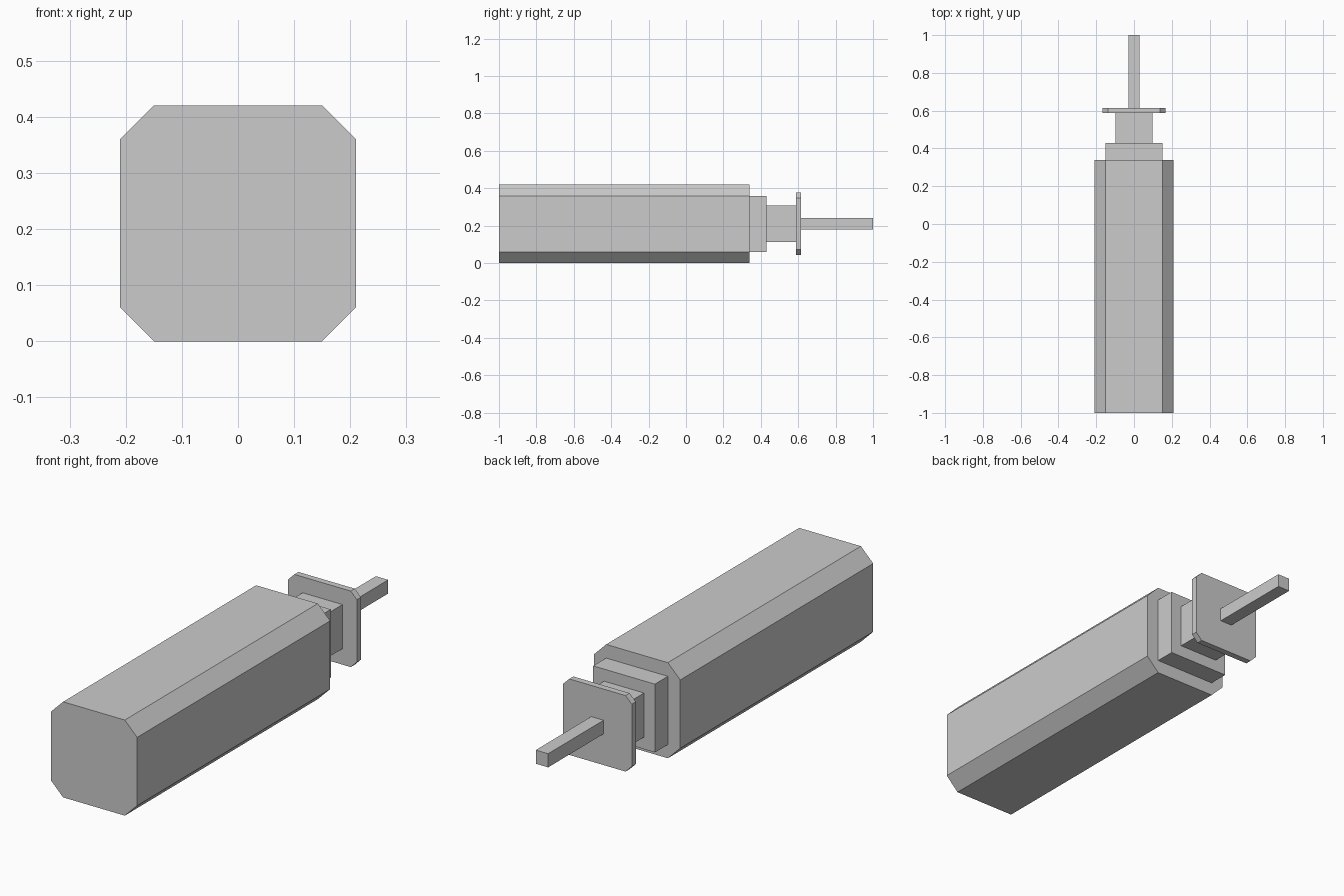
import bpy
import bmesh

cube = bpy.data.objects.get("Cube")
if cube:
    bpy.data.objects.remove(cube, do_unlink=True)

AXIS_Z = 0.21  # height of the shared centre line

grey = bpy.data.materials.new("light_grey")
grey.use_nodes = True
colour = (0.6, 0.6, 0.6, 1)
grey.diffuse_color = colour
grey.node_tree.nodes["Principled BSDF"].inputs["Base Color"].default_value = colour


def section(half, cut):
    """Square outline, with its corners cut off when cut is above zero."""
    if cut == 0:
        return [(half, half), (-half, half), (-half, -half), (half, -half)]
    k = half - cut
    return [(half, k), (k, half), (-k, half), (-half, k),
            (-half, -k), (-k, -half), (k, -half), (half, -k)]


def prism(name, half, cut, y0, y1):
    """Extrude a section along y, about the centre line."""
    bm = bmesh.new()
    face = bm.faces.new([bm.verts.new((x, y0, AXIS_Z + z)) for x, z in section(half, cut)])
    new = bmesh.ops.extrude_face_region(bm, geom=[face])["geom"]
    verts = [g for g in new if isinstance(g, bmesh.types.BMVert)]
    bmesh.ops.translate(bm, verts=verts, vec=(0, y1 - y0, 0))
    bmesh.ops.recalc_face_normals(bm, faces=bm.faces)
    mesh = bpy.data.meshes.new(name)
    bm.to_mesh(mesh)
    bm.free()
    mesh.materials.append(grey)
    obj = bpy.data.objects.new(name, mesh)
    bpy.context.collection.objects.link(obj)


# name, half width, corner cut, start and end along y
prism("main_body", 0.21, 0.06, -1.0, 0.34)
prism("collar", 0.15, 0, 0.34, 0.43)
prism("neck", 0.097, 0, 0.43, 0.587)
prism("flange", 0.167, 0.03, 0.587, 0.615)
prism("rod", 0.03, 0, 0.615, 1.0)
